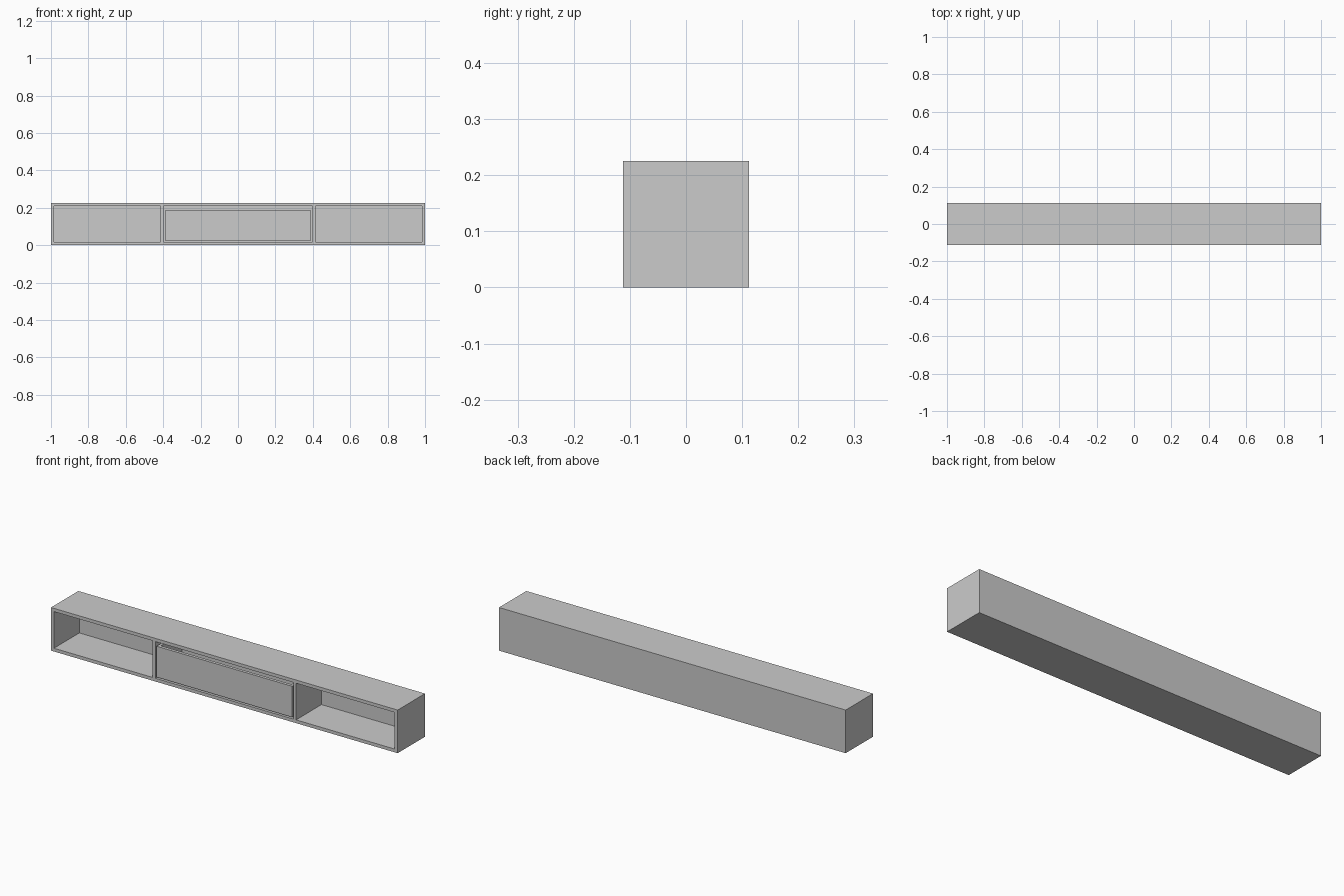
import bpy, bmesh

if "Cube" in bpy.data.objects:
    bpy.data.objects.remove(bpy.data.objects["Cube"])

W, D, H = 1.0, 0.1125, 0.225   # half width, half depth, height
T = 0.017                      # board thickness


def prism(name, profile, y0, y1):
    """Extrude an (x, z) outline from y0 to y1."""
    bm = bmesh.new()
    face = bm.faces.new([bm.verts.new((x, y0, z)) for x, z in profile])
    ext = bmesh.ops.extrude_face_region(bm, geom=[face])
    verts = [g for g in ext["geom"] if isinstance(g, bmesh.types.BMVert)]
    bmesh.ops.translate(bm, verts=verts, vec=(0, y1 - y0, 0))
    bmesh.ops.recalc_face_normals(bm, faces=bm.faces)
    mesh = bpy.data.meshes.new(name)
    bm.to_mesh(mesh)
    bm.free()
    obj = bpy.data.objects.new(name, mesh)
    bpy.context.collection.objects.link(obj)
    return obj


def box(name, x0, x1, y0, y1, z0, z1):
    return prism(name, [(x0, z0), (x1, z0), (x1, z1), (x0, z1)], y0, y1)


# Mitred outer boards
prism("bottom_board", [(-W, 0), (W, 0), (W - T, T), (T - W, T)], -D, D)
prism("top_board", [(-W, H), (W, H), (W - T, H - T), (T - W, H - T)], -D, D)
for side, s in (("left", -1), ("right", 1)):
    prism(side + "_end_board",
          [(s * W, 0), (s * W, H), (s * (W - T), H - T), (s * (W - T), T)], -D, D)

# Back panel set between the boards
BACK = D - 0.016
box("back_panel", T - W, W - T, BACK, D, T, H - T)

# Dividers beside the drawer bay
for side, s in (("left", -1), ("right", 1)):
    a, b = sorted((s * 0.398, s * 0.414))
    box(side + "_divider", a, b, -D, BACK, T, H - T)

# Drawer: front lower than the opening to leave a finger gap
X, Z0, Z1, F = 0.391, 0.025, 0.186, 0.016
box("drawer_front", -X, X, -D, -D + F, Z0, Z1)
box("drawer_back", -X, X, BACK - 0.018, BACK - 0.004, Z0, Z1)
box("drawer_base", -X + 0.014, X - 0.014, -D + F, BACK - 0.018, Z0, Z0 + 0.012)
for side, s in (("left", -1), ("right", 1)):
    a, b = sorted((s * X, s * (X - 0.014)))
    box("drawer_" + side + "_side", a, b, -D + F, BACK - 0.018, Z0, Z1)
